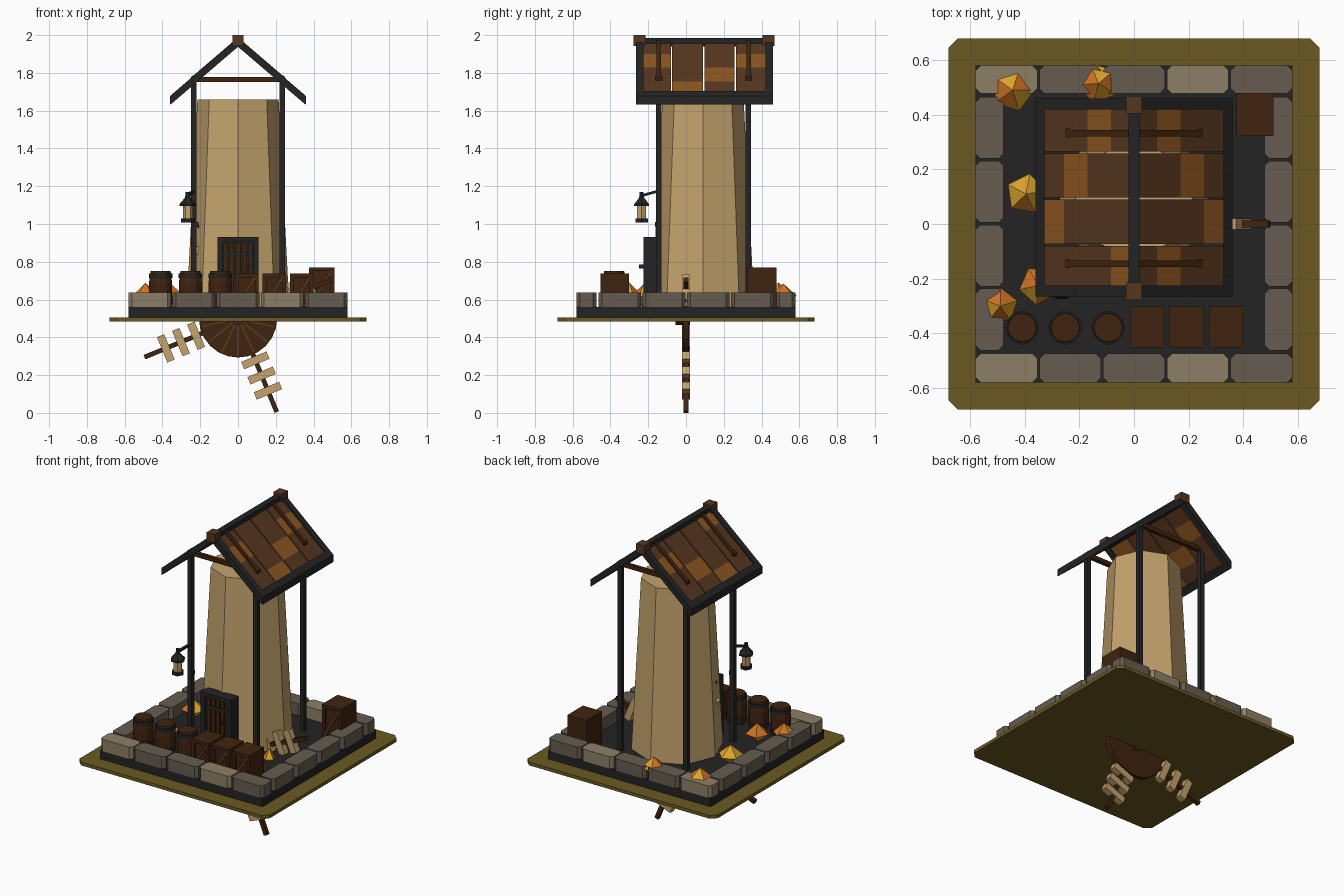
import bpy, bmesh, math
from mathutils import Vector, Matrix

if "Cube" in bpy.data.objects:
    bpy.data.objects.remove(bpy.data.objects["Cube"])


def material(name, hexa):
    m = bpy.data.materials.new(name)
    c = [int(hexa[i:i + 2], 16) / 255 for i in (0, 2, 4)]
    m.diffuse_color = [v / 12.92 if v < 0.04045 else ((v + 0.055) / 1.055) ** 2.4 for v in c] + [1]
    m.use_nodes = True
    m.node_tree.nodes["Principled BSDF"].inputs["Base Color"].default_value = m.diffuse_color
    return m


OLIVE = material("olive_ground", "6B5A22")
BLACK = material("charcoal", "242424")
STONE = material("stone", "665C50")
LIGHT = material("light_stone", "8C7F66")
TAN = material("tan_plaster", "C4A36D")
DARK = material("dark_wood", "40230F")
BROWN = material("roof_wood", "56371F")
ORANGE = material("orange_wood", "8C551F")
GOLD = material("gold", "DDA62E")
AMBER = material("amber", "D07425")


def finish(name, bm, mats):
    bmesh.ops.recalc_face_normals(bm, faces=bm.faces)
    me = bpy.data.meshes.new(name)
    bm.to_mesh(me)
    bm.free()
    for m in mats:
        me.materials.append(m)
    ob = bpy.data.objects.new(name, me)
    bpy.context.collection.objects.link(ob)
    return ob


def prism(name, pts, a, b, mat, axis="z"):
    """Extrude a 2D outline along z (xy outline) or y (xz outline)."""
    bm = bmesh.new()
    put = (lambda p, h: (p[0], p[1], h)) if axis == "z" else (lambda p, h: (p[0], h, p[1]))
    lo = [bm.verts.new(put(p, a)) for p in pts]
    hi = [bm.verts.new(put(p, b)) for p in pts]
    bm.faces.new(lo)
    bm.faces.new(hi)
    n = len(pts)
    for i in range(n):
        bm.faces.new((lo[i], lo[(i + 1) % n], hi[(i + 1) % n], hi[i]))
    return finish(name, bm, [mat])


def box(name, x0, x1, y0, y1, z0, z1, mat, c=0):
    pts = [(x0, y0), (x1, y0), (x1, y1), (x0, y1)]
    if c:
        pts = [(x0 + c, y0), (x1 - c, y0), (x1, y0 + c), (x1, y1 - c),
               (x1 - c, y1), (x0 + c, y1), (x0, y1 - c), (x0, y0 + c)]
    return prism(name, pts, z0, z1, mat)


def lathe(name, x, y, profile, n, mat, phase=0.0):
    """Stack rings of (radius, z) into a solid."""
    bm = bmesh.new()
    rings = [[bm.verts.new((x + r * math.cos(phase + math.tau * i / n),
                            y + r * math.sin(phase + math.tau * i / n), z)) for i in range(n)]
             for r, z in profile]
    for p, q in zip(rings, rings[1:]):
        for i in range(n):
            bm.faces.new((p[i], p[(i + 1) % n], q[(i + 1) % n], q[i]))
    bm.faces.new(rings[0])
    bm.faces.new(rings[-1])
    return finish(name, bm, [mat])


def beam(name, p, q, w, d, mat):
    """Rectangular bar from p to q: d along y, w across."""
    p, q = Vector(p), Vector(q)
    t = (q - p).normalized()
    up = Vector((0, 1, 0)) if abs(t.y) < 0.9 else Vector((1, 0, 0))
    s = t.cross(up).normalized()
    u = s.cross(t)
    rot = Matrix((s, u, t)).transposed().to_4x4()
    bm = bmesh.new()
    bmesh.ops.create_cube(bm, size=1, matrix=Matrix.Translation((p + q) / 2) @ rot
                          @ Matrix.Diagonal((w, d, (q - p).length, 1)))
    return finish(name, bm, [mat])


# ground plate and foundation
box("ground_plate", -0.68, 0.68, -0.68, 0.68, 0.485, 0.506, OLIVE, 0.035)
box("foundation", -0.58, 0.58, -0.58, 0.58, 0.506, 0.56, BLACK)

# stone border: rows of five front and back, four on each side
for y0, y1 in ((-0.58, -0.475), (0.478, 0.58)):
    for i in range(5):
        x = -0.58 + i * 0.2335
        box("border_stone", x, x + 0.226, y0, y1, 0.56, 0.637, LIGHT if i in (0, 3) else STONE, 0.018)
for x0, x1 in ((-0.58, -0.478), (0.478, 0.58)):
    for i in range(4):
        y = -0.463 + i * 0.234
        box("border_stone", x0, x1, y, y + 0.226, 0.56, 0.637, STONE, 0.018)

# tapered octagonal tower
CY = 0.09
lathe("tower", 0, CY, [(0.272, 0.56), (0.215, 1.66)], 8, TAN)

# posts and tie beams
for y in (-0.145, 0.33):
    for x in (-0.235, 0.235):
        box("post", x - 0.015, x + 0.015, y - 0.014, y + 0.014, 0.56, 1.77, BLACK)
    box("tie_beam", -0.225, 0.225, y - 0.012, y + 0.012, 1.752, 1.778, DARK)

# roof
SL = 0.857


def slope(name, side, x0, x1, y0, y1, lo, hi, mat):
    z = lambda x, o: 1.962 - SL * x + o
    return prism(name, [(side * x0, z(x0, lo)), (side * x1, z(x1, lo)),
                        (side * x1, z(x1, hi)), (side * x0, z(x0, hi))], y0, y1, mat, "y")


PLANKS = [(-0.225, -0.08), (-0.073, 0.09), (0.097, 0.258), (0.265, 0.42)]
CUTS = [0.0, 0.085, 0.17, 0.257, 0.345]
for side in (-1, 1):
    for k, (y0, y1) in enumerate(PLANKS):
        accent = (1 if side > 0 else 0, 3, 2, 1)[k]
        for i in range(4):
            slope("roof_panel", side, CUTS[i], CUTS[i + 1], y0, y1, -0.012, 0.012,
                  ORANGE if i == accent else BROWN)
    for y0, y1 in ((-0.265, -0.225), (0.42, 0.46)):
        slope("barge_board", side, 0, 0.355, y0, y1, -0.024, 0.024, BLACK)
    slope("eave_beam", side, 0.328, 0.36, -0.265, 0.46, -0.022, 0.024, BLACK)
    for y in (-0.145, 0.333):
        slope("roof_batten", side, 0.02, 0.25, y - 0.012, y + 0.012, 0.012, 0.026, DARK)
        slope("batten_end", side, 0.235, 0.25, y - 0.017, y + 0.017, 0.012, 0.03, DARK)
box("ridge_beam", -0.02, 0.02, -0.265, 0.46, 1.94, 1.985, BLACK)
for y in (-0.246, 0.436):
    box("ridge_cap", -0.03, 0.03, y - 0.032, y + 0.032, 1.943, 2.0, BROWN)

# door with frame, planks, bars and handle
for x in (-0.095, 0.095):
    box("door_jamb", x - 0.014, x + 0.014, -0.225, -0.15, 0.56, 0.93, BLACK)
box("door_lintel", -0.109, 0.109, -0.225, -0.15, 0.905, 0.93, BLACK)
box("door_backing", -0.082, 0.082, -0.195, -0.15, 0.56, 0.905, BLACK)
for i in range(5):
    x = -0.064 + i * 0.032
    box("door_plank", x - 0.012, x + 0.012, -0.206, -0.19, 0.56, 0.9, DARK)
for z in (0.64, 0.84):
    box("door_strap", -0.082, 0.082, -0.212, -0.2, z - 0.01, z + 0.01, BLACK)
box("door_handle", 0.045, 0.06, -0.25, -0.2, 0.765, 0.785, BLACK)

# hanging lantern on the front left post
LX, LY = -0.265, -0.235
beam("lantern_arm", (-0.235, -0.145, 1.175), (LX, LY, 1.15), 0.014, 0.014, BLACK)
lathe("lantern_top", LX, LY, [(0.045, 1.095), (0.045, 1.105), (0.015, 1.14), (0.012, 1.17)], 6, BLACK)
lathe("lantern_glass", LX, LY, [(0.027, 1.025), (0.027, 1.1)], 6, TAN)
lathe("lantern_base", LX, LY, [(0.038, 1.008), (0.038, 1.028)], 6, BLACK)
box("post_bracket", -0.235, -0.208, -0.165, -0.14, 0.985, 1.01, BLACK)

# barrels
for x in (-0.41, -0.252, -0.095):
    lathe("barrel", x, -0.38, [(0.052, 0.56), (0.061, 0.62), (0.061, 0.69), (0.053, 0.75)], 12, DARK)
    for z in (0.59, 0.725):
        lathe("barrel_hoop", x, -0.38, [(0.062, z - 0.012), (0.062, z + 0.012)], 12, BLACK)


# crates with a braced front
def crate(x0, x1, y0, y1, top):
    z0, f = 0.56, y0 - 0.006
    box("crate", x0, x1, y0, y1, z0, top, DARK)
    for z in (z0 + 0.01, top - 0.01):
        beam("crate_rail", (x0, f, z), (x1, f, z), 0.02, 0.012, DARK)
    for x in (x0 + 0.01, x1 - 0.01):
        beam("crate_stile", (x, f, z0 + 0.02), (x, f, top - 0.02), 0.02, 0.012, DARK)
    beam("crate_brace", (x0 + 0.015, f, z0 + 0.015), (x1 - 0.015, f, top - 0.015), 0.016, 0.01, BROWN)


for x in (-0.015, 0.13, 0.275):
    crate(x, x + 0.124, -0.44, -0.303, 0.738)
crate(0.375, 0.51, 0.335, 0.48, 0.77)

# five-sided nuggets with alternating facets
for k, (x, y, r, top) in enumerate([(-0.445, 0.49, 0.08, 0.69), (-0.13, 0.515, 0.077, 0.685),
                                    (-0.395, 0.11, 0.075, 0.68), (-0.35, -0.225, 0.072, 0.68),
                                    (-0.49, -0.3, 0.066, 0.69), (0.32, -0.14, 0.04, 0.65)]):
    bm = bmesh.new()
    ring = [bm.verts.new((x + r * math.cos(k * 0.7 + math.tau * i / 5),
                          y + r * math.sin(k * 0.7 + math.tau * i / 5), top - 0.065)) for i in range(5)]
    for tip in (top, 0.555):
        v = bm.verts.new((x, y, tip))
        for i in range(5):
            fc = bm.faces.new((ring[i], ring[(i + 1) % 5], v))
            fc.material_index = 1 if tip == top and (i + k) % 5 in ((0, 2, 3) if k != 2 else (4,)) else 0
    finish("nugget", bm, [GOLD, AMBER])

# wheel with four slatted blades, half sunk through the ground
HZ = 0.5
circle = lambda r, n: [(r * math.cos(math.tau * i / n), HZ + r * math.sin(math.tau * i / n)) for i in range(n)]
prism("wheel", circle(0.207, 24), -0.015, 0.015, DARK, "y")
prism("wheel_hub", circle(0.035, 12), -0.055, 0.02, DARK, "y")
for i in range(7):
    a = math.pi + math.pi * (i + 0.5) / 7
    d = Vector((math.cos(a), 0, math.sin(a)))
    c = Vector((0, -0.016, HZ))
    beam("wheel_spoke", c + d * 0.03, c + d * 0.195, 0.01, 0.006, BROWN)
for i in range(4):
    a = math.radians(22.5 + 90 * i)
    d = Vector((math.cos(a), 0, math.sin(a)))
    n = Vector((-d.z, 0, d.x))
    c = Vector((0, 0, HZ))
    beam("blade_arm", c + d * 0.1, c + d * 0.536, 0.025, 0.025, DARK)
    for s in (0.24, 0.327, 0.414):
        beam("blade_slat", c + d * s - n * 0.0725, c + d * s + n * 0.0725, 0.042, 0.042, TAN)
